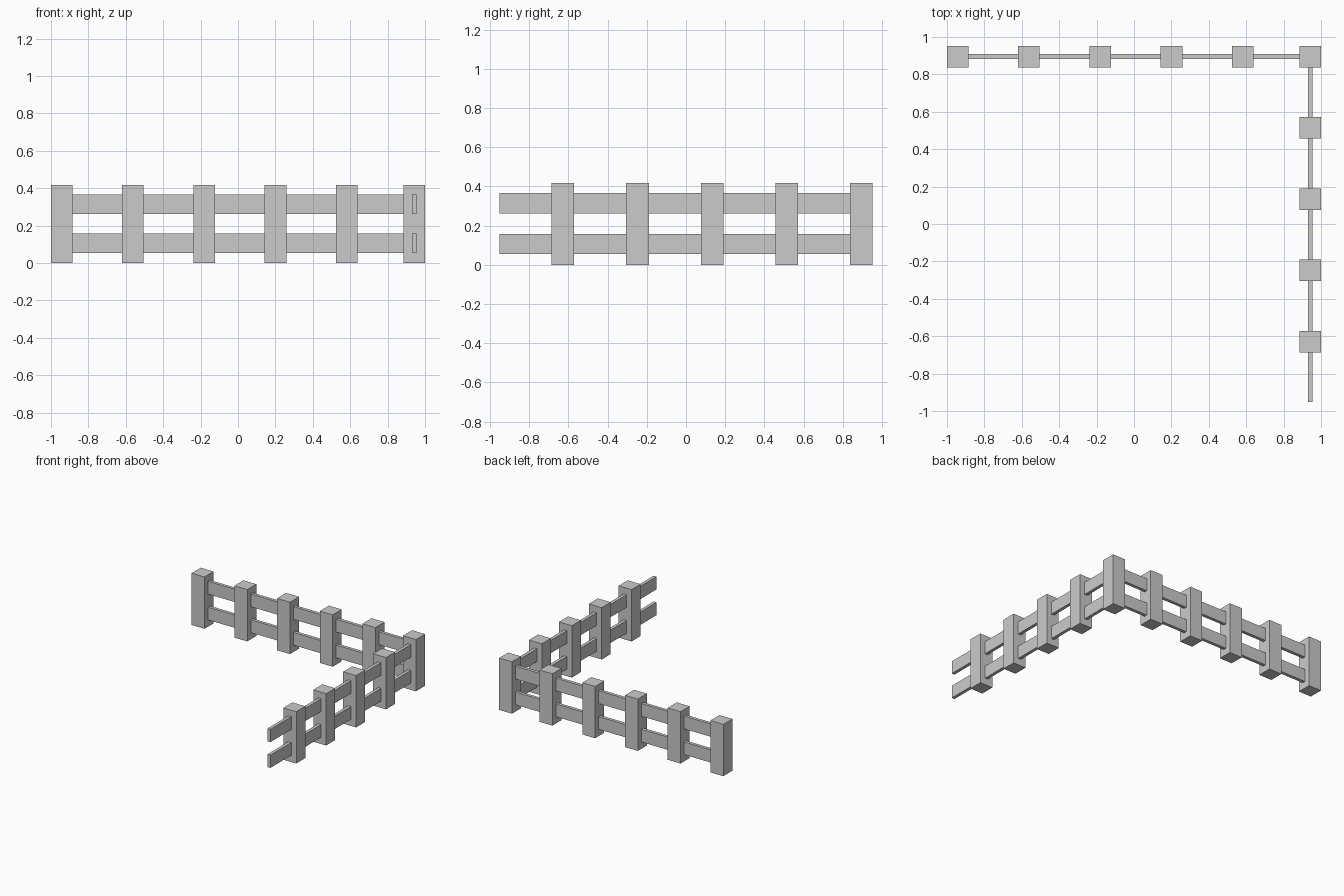
import bpy

if "Cube" in bpy.data.objects:
    bpy.data.objects.remove(bpy.data.objects["Cube"])

POST_W, POST_H = 0.115, 0.418
PITCH = 0.381
RAIL_T, RAIL_H = 0.026, 0.103
RAIL_Z = (0.106, 0.314)
CORNER = (0.9425, 0.8955)
GAP = PITCH - POST_W


def box(name, center, size):
    bpy.ops.mesh.primitive_cube_add(size=1, location=center)
    ob = bpy.context.object
    ob.name = name
    ob.scale = size
    bpy.ops.object.transform_apply(location=False, rotation=False, scale=True)
    return ob


def post(name, x, y):
    box(name, (x, y, POST_H / 2), (POST_W, POST_W, POST_H))


# Back run: post plus two rails per bay, left to right
for i in range(5):
    x = -CORNER[0] + i * PITCH
    post("back_post", x, CORNER[1])
    for z in RAIL_Z:
        box("back_rail", (x + PITCH / 2, CORNER[1], z), (GAP, RAIL_T, RAIL_H))

# Side run: corner post first, then towards the front, ending in open rails
for i in range(5):
    y = CORNER[1] - i * PITCH
    post("corner_post" if i == 0 else "side_post", CORNER[0], y)
    for z in RAIL_Z:
        box("side_rail", (CORNER[0], y - PITCH / 2, z), (RAIL_T, GAP, RAIL_H))
